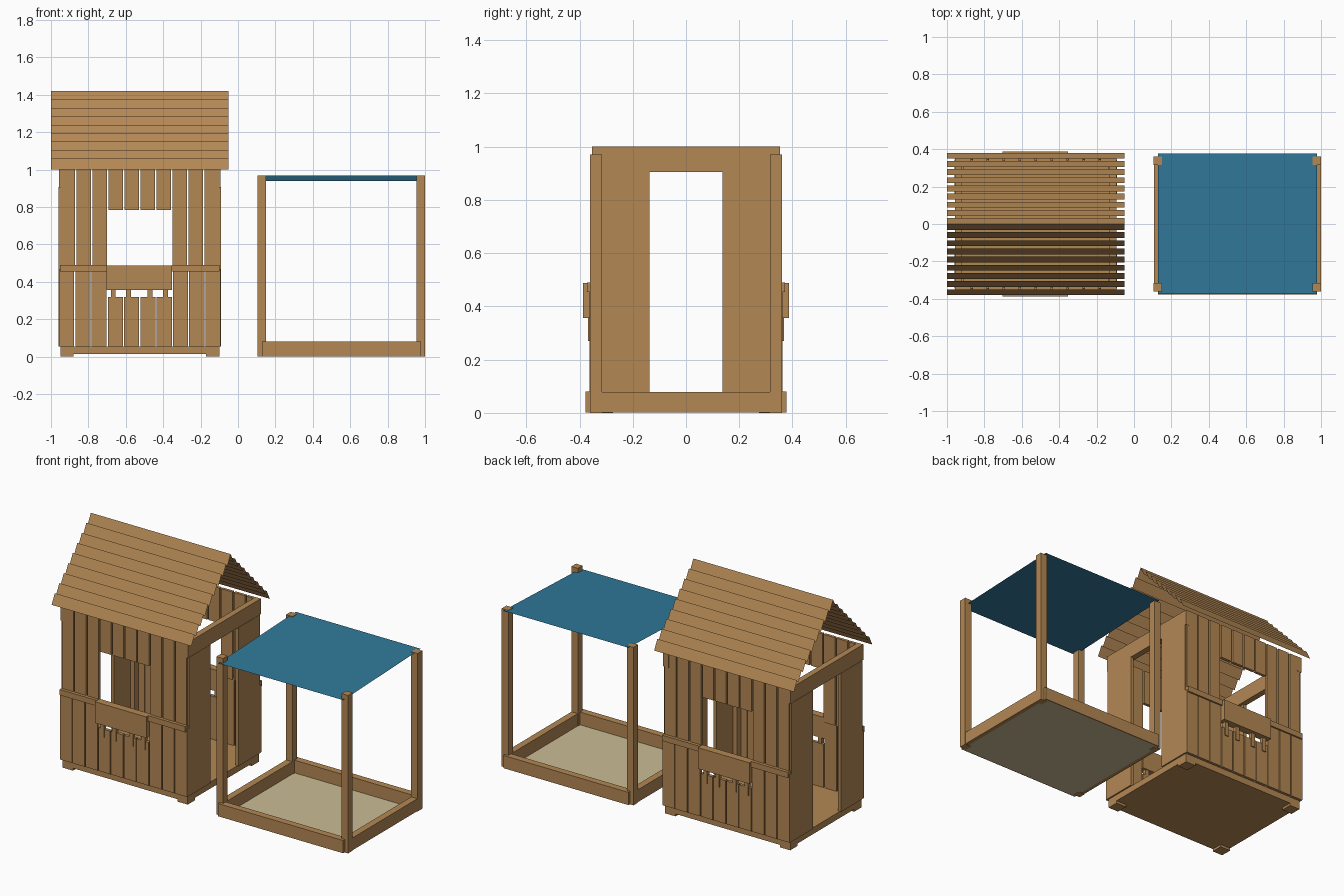
import bpy

if "Cube" in bpy.data.objects:
    bpy.data.objects.remove(bpy.data.objects["Cube"])


def material(name, rgb):
    m = bpy.data.materials.new(name)
    m.diffuse_color = (*rgb, 1)
    m.use_nodes = True
    m.node_tree.nodes["Principled BSDF"].inputs["Base Color"].default_value = m.diffuse_color
    return m


WOOD = material("warm_wood", (0.45, 0.245, 0.088))
TEAL = material("teal_cloth", (0.03, 0.19, 0.32))
SAND = material("pale_sand", (0.60, 0.50, 0.30))


def mesh_object(name, verts, faces, mat):
    me = bpy.data.meshes.new(name)
    me.from_pydata(verts, [], faces)
    me.materials.append(mat)
    ob = bpy.data.objects.new(name, me)
    bpy.context.collection.objects.link(ob)
    return ob


def box(name, x, y, z, mat=WOOD):
    """Box from (min, max) ranges along each axis."""
    x, y, z = sorted(x), sorted(y), sorted(z)
    verts = [(a, b, c) for a in x for b in y for c in z]
    faces = [(0, 1, 3, 2), (4, 6, 7, 5), (0, 4, 5, 1),
             (2, 3, 7, 6), (0, 2, 6, 4), (1, 5, 7, 3)]
    return mesh_object(name, verts, faces, mat)


def sheet(name, x, y0, z0, y1, z1, mat):
    """Single sheet running along x between two (y, z) edges."""
    verts = [(x[0], y0, z0), (x[1], y0, z0), (x[1], y1, z1), (x[0], y1, z1)]
    return mesh_object(name, verts, [(0, 1, 2, 3)], mat)


CX = -0.525          # middle of the house
WIN = (-0.702, -0.352)

# House floor and feet
box("house_floor", (-0.95, -0.10), (-0.345, 0.345), (0.015, 0.055))
for sx in (-1, 1):
    for sy in (-1, 1):
        box("house_foot", (CX + sx * 0.355, CX + sx * 0.425),
            (sy * 0.275, sy * 0.345), (0, 0.015))

# End walls with a doorway
for s in (-1, 1):
    for sy in (-1, 1):
        box("end_panel", (CX + s * 0.412, CX + s * 0.434),
            (sy * 0.137, sy * 0.345), (0.055, 0.906))
        box("corner_post", (CX + s * 0.385, CX + s * 0.412),
            (sy * 0.295, sy * 0.333), (0.055, 0.906))
    box("end_beam", (CX + s * 0.395, CX + s * 0.432), (-0.354, 0.354), (0.905, 1.0))

# Long walls, front and back
for s in (-1, 1):
    for i in range(10):
        middle = 3 <= i <= 6
        c = CX + (i - 4.5) * 0.087
        box("lower_board", (c - 0.0405, c + 0.0405), (s * 0.342, s * 0.362),
            (0.055, 0.32 if middle else 0.47))
        c = CX + (i - 4.5) * 0.0856
        box("upper_board", (c - 0.038, c + 0.038), (s * 0.335, s * 0.353),
            (0.785 if middle else 0.46, 1.0))
    # Ledge strips beside the window and the box below it
    for x in ((-0.952, WIN[0]), (WIN[1], -0.098)):
        box("ledge_strip", x, (s * 0.345, s * 0.372), (0.455, 0.49))
    box("window_box", WIN, (s * 0.34, s * 0.387), (0.357, 0.487))
    for x in (-0.667, -0.585, -0.47, -0.388):
        box("box_bracket", (x - 0.013, x + 0.013), (s * 0.345, s * 0.368), (0.27, 0.36))

# Overlapping roof slats on both slopes
for s in (-1, 1):
    for i in range(9):
        y, z = 0.0437 * i, 1.42 - 0.045 * i
        a, b = (y + 0.031, z - 0.06), (y, z)
        x = (-1.0, -0.05) if s < 0 else (-0.05, -1.0)
        sheet("roof_slat", x, s * a[0], a[1], s * b[0], b[1], WOOD)

# Sandbox posts, rails, sand and sunshade
for x in (0.1275, 0.9775):
    for s in (-1, 1):
        box("shade_post", (x - 0.0225, x + 0.0225), (s * 0.315, s * 0.36), (0, 0.97))
    box("side_rail", (x - 0.021, x + 0.021), (-0.34, 0.34), (0.002, 0.078))
for s in (-1, 1):
    box("long_rail", (0.1275, 0.9775), (s * 0.335, s * 0.377), (0.002, 0.08))
sheet("sand_bed", (0.13, 0.975), -0.37, 0.001, 0.37, 0.001, SAND)
sheet("sunshade", (0.1275, 0.9775), -0.373, 0.94, 0.378, 0.969, TEAL)
